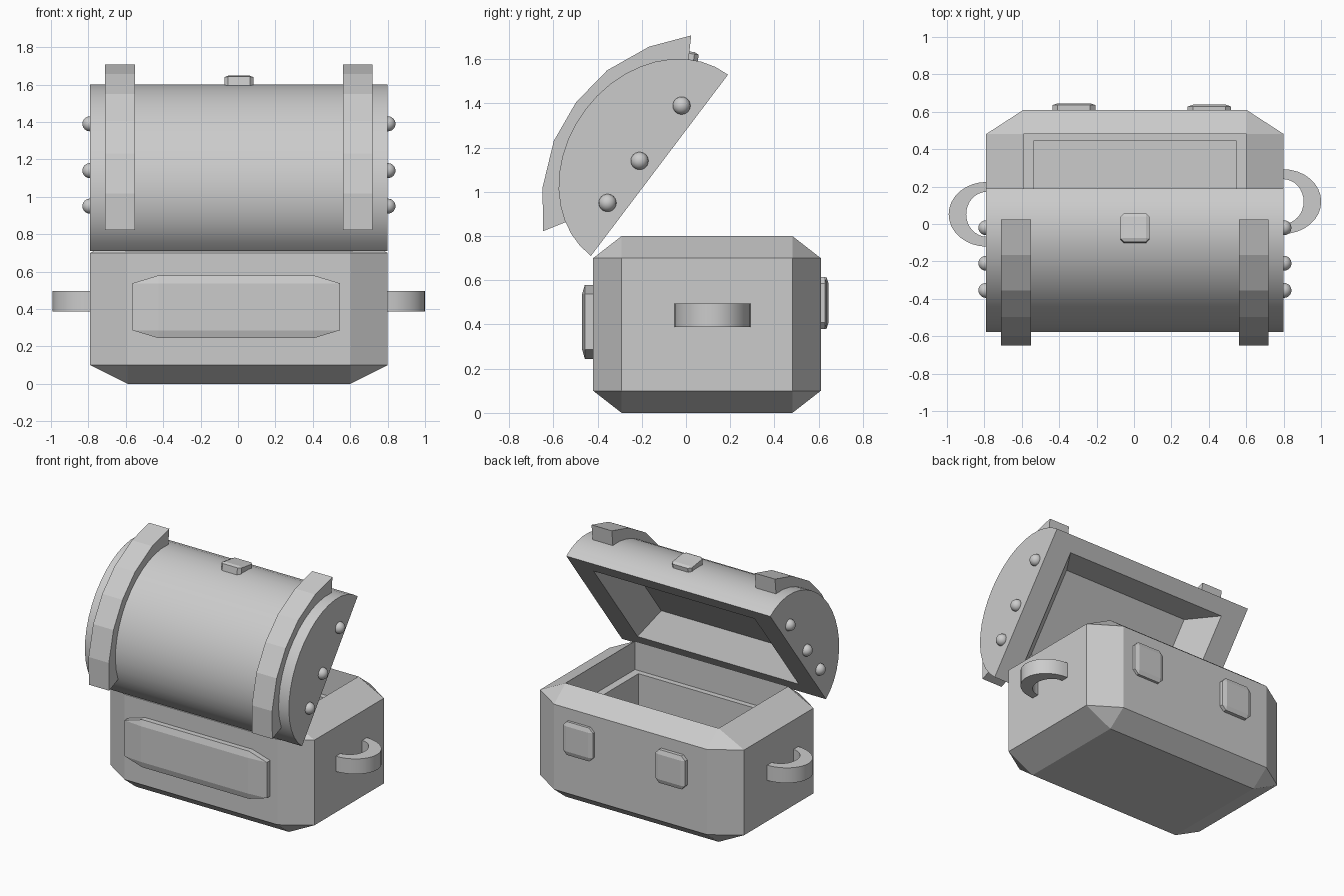
import bpy, bmesh, math
from mathutils import Matrix, Vector

if "Cube" in bpy.data.objects:
    bpy.data.objects.remove(bpy.data.objects["Cube"])

X0 = 0.005  # centre line of the chest
grey = bpy.data.materials.new("plain_grey")
grey.diffuse_color = (0.6, 0.6, 0.6, 1)
grey.use_nodes = True
grey.node_tree.nodes["Principled BSDF"].inputs["Base Color"].default_value = grey.diffuse_color


def finish(bm, name, matrix=Matrix(), smooth=False):
    bm.transform(Matrix.Translation((X0, 0, 0)) @ matrix)
    bmesh.ops.recalc_face_normals(bm, faces=bm.faces)
    me = bpy.data.meshes.new(name)
    bm.to_mesh(me)
    bm.free()
    me.materials.append(grey)
    ob = bpy.data.objects.new(name, me)
    bpy.context.collection.objects.link(ob)
    if smooth:
        bpy.ops.object.select_all(action='DESELECT')
        ob.select_set(True)
        bpy.context.view_layer.objects.active = ob
        bpy.ops.object.shade_smooth_by_angle(angle=math.radians(35))
    return ob


def chamfer_box(size, bevel=0.125):
    """Cube bevelled before scaling, so the chamfers stretch with it."""
    bm = bmesh.new()
    bmesh.ops.create_cube(bm, size=1)
    bmesh.ops.bevel(bm, geom=bm.edges[:], offset=bevel, segments=1,
                    affect='EDGES', profile=0.5)
    bmesh.ops.scale(bm, vec=size, verts=bm.verts)
    return bm


def prism(profile, x0, x1):
    """Extrude a (y, z) profile along x."""
    bm = bmesh.new()
    a = [bm.verts.new((x0, y, z)) for y, z in profile]
    b = [bm.verts.new((x1, y, z)) for y, z in profile]
    bm.faces.new(a)
    bm.faces.new(b[::-1])
    for i in range(len(a)):
        j = (i + 1) % len(a)
        bm.faces.new((a[i], b[i], b[j], a[j]))
    return bm


def sink(bm, face, steps):
    """Repeatedly extrude a face, scaling it in x, y and moving it in z."""
    for sx, sy, dz in steps:
        face = bmesh.ops.extrude_discrete_faces(bm, faces=[face])["faces"][0]
        c = face.calc_center_median()
        for v in face.verts:
            v.co = Vector((c.x + (v.co.x - c.x) * sx,
                           c.y + (v.co.y - c.y) * sy, v.co.z + dz))


# Chest body with stepped interior
bm = chamfer_box((1.59, 1.03, 0.8))
top = max(bm.faces, key=lambda f: f.calc_center_median().z)
sink(bm, top, [(1, 1, -0.2), (0.91, 0.9, 0), (1, 1, -0.42)])
finish(bm, "chest_body", Matrix.Translation((0, 0.095, 0.4)))

# Open vaulted lid with a tapered recess, built flat and tilted
LID = Matrix.Translation((0, -0.12, 1.12)) @ Matrix.Rotation(math.radians(52.9), 4, 'X')
N = 20
vault = [(0.514 * math.cos(math.pi * i / N), 0.42 * math.sin(math.pi * i / N))
         for i in range(N + 1)]
bm = prism(vault, -0.795, 0.795)
under = min(bm.faces, key=lambda f: f.calc_center_median().z)
sink(bm, under, [(0.79, 0.79, 0), (0.78, 0.72, 0.17)])
finish(bm, "lid", LID, True)

# Lid straps
outer = [(0.555, 0.24), (0.40, 0.361), (0.20, 0.448)]
inner = [(0.455, 0.18), (0.33, 0.29), (0.165, 0.365)]
band = (outer + [(0, 0.473)] + [(-y, z) for y, z in outer[::-1]]
        + [(-y, z) for y, z in inner] + [(0, 0.39)] + inner[::-1])
for side, s in (("left", -1), ("right", 1)):
    finish(prism(band, s * 0.557, s * 0.715), "strap_" + side, LID)

    # Rivets on the lid ends
    for k, (y, z) in enumerate([(-0.02, 1.39), (-0.21, 1.14), (-0.355, 0.95)]):
        bm = bmesh.new()
        bmesh.ops.create_uvsphere(bm, u_segments=20, v_segments=12, radius=0.04)
        finish(bm, f"rivet_{side}_{k + 1}", Matrix.Translation((s * 0.797, y, z)), True)

    # Curved side handles
    yc = 0.12 if s > 0 else 0.052
    bm = bmesh.new()
    rings = []
    for i in range(17):
        t = math.pi * (i / 16 - 0.5)
        c, n = math.cos(t), math.sin(t)
        rings.append([bm.verts.new((s * (0.792 + a * c), yc + b * n, z))
                      for a, b, z in ((0.204, 0.173, 0.388), (0.204, 0.173, 0.495),
                                      (0.11, 0.12, 0.495), (0.11, 0.12, 0.388))])
    for p, q in zip(rings, rings[1:]):
        for i in range(4):
            j = (i + 1) % 4
            bm.faces.new((p[i], p[j], q[j], q[i]))
    bm.faces.new(rings[0])
    bm.faces.new(rings[-1])
    finish(bm, "handle_" + side, smooth=True)

# Front panel
finish(chamfer_box((1.11, 0.1, 0.335)), "front_panel",
       Matrix.Translation((-0.015, -0.42, 0.412)))

# Back hinge plates
for side, x, y in (("left", -0.326, 0.605), ("right", 0.398, 0.598)):
    finish(chamfer_box((0.232, 0.08, 0.235)), "hinge_plate_" + side,
           Matrix.Translation((x, y, 0.497)))

# Latch on the lid
finish(chamfer_box((0.155, 0.155, 0.07)), "lid_latch",
       Matrix.Translation((0, -0.023, 1.605)) @ Matrix.Rotation(math.radians(-8), 4, 'X'))
